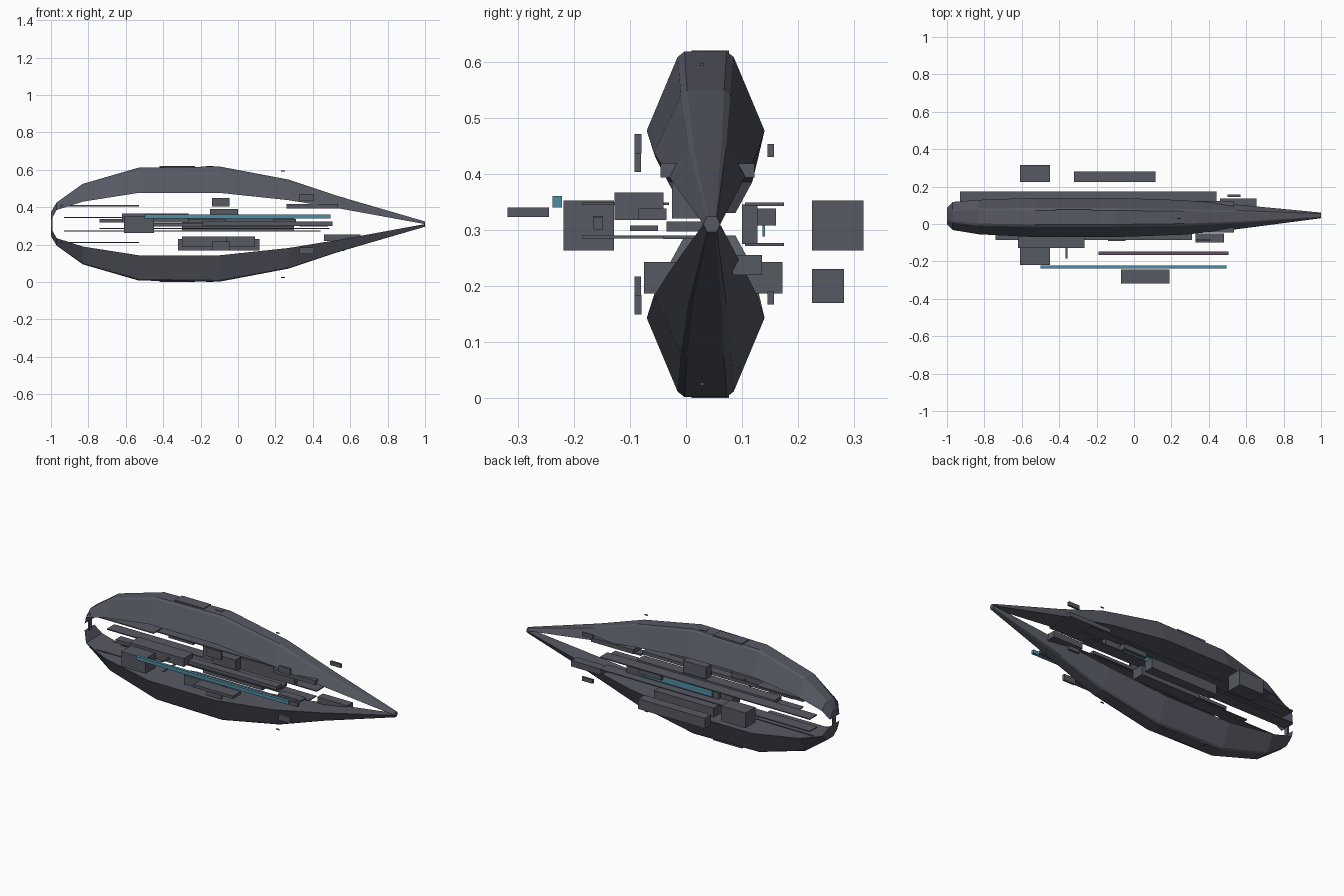
import bpy, bmesh

def mat(name, c):
    m = bpy.data.materials.new(name)
    m.diffuse_color = (*c, 1)
    return m

GREY = mat("hull grey", (0.095, 0.10, 0.125))
CYAN = mat("glow blue", (0.075, 0.27, 0.37))
PLUM = mat("dull plum", (0.12, 0.075, 0.12))
MID_Z = 0.31

def finish(name, bm, m):
    bmesh.ops.recalc_face_normals(bm, faces=bm.faces)
    me = bpy.data.meshes.new(name)
    bm.to_mesh(me)
    bm.free()
    me.materials.append(m)
    ob = bpy.data.objects.new(name, me)
    bpy.context.collection.objects.link(ob)
    return ob

def box(name, x0, x1, y0, y1, z0, z1, m=GREY):
    bm = bmesh.new()
    bmesh.ops.create_cube(bm, size=1)
    for v in bm.verts:
        v.co = ((x0 + x1) / 2 + v.co.x * (x1 - x0),
                (y0 + y1) / 2 + v.co.y * (y1 - y0),
                (z0 + z1) / 2 + v.co.z * (z1 - z0))
    return finish(name, bm, m)

def pair(name, x0, x1, y0, y1, z0, z1, m=GREY):
    """Upper block and its reflection in the mid plane."""
    box("upper_" + name, x0, x1, y0, y1, z0, z1, m)
    box("lower_" + name, x0, x1, y0, y1, 2 * MID_Z - z1, 2 * MID_Z - z0, m)

# Hull stations: x, centre y, inner height, outer height, wide half, narrow half
STATIONS = [
    (-1.00, 0.043, 0.020, 0.065, 0.045, 0.025),
    (-0.97, 0.043, 0.075, 0.115, 0.075, 0.035),
    (-0.83, 0.037, 0.120, 0.215, 0.092, 0.046),
    (-0.53, 0.035, 0.167, 0.302, 0.105, 0.050),
    (-0.10, 0.035, 0.167, 0.308, 0.105, 0.050),
    (0.27, 0.035, 0.128, 0.238, 0.092, 0.044),
    (0.55, 0.038, 0.082, 0.145, 0.066, 0.034),
    (1.00, 0.046, 0.000, 0.014, 0.015, 0.009),
]

def hull(name, sign):
    bm = bmesh.new()
    rings = []
    for x, cy, zi, zo, w, n in STATIONS:
        ch = (zo - zi) * 0.07
        prof = [(-w, zi), (-n, zo - ch), (-n * 0.75, zo),
                (n * 0.75, zo), (n, zo - ch), (w, zi)]
        rings.append([bm.verts.new((x, cy + y, MID_Z + sign * z)) for y, z in prof])
    for a, b in zip(rings, rings[1:]):
        for i in range(6):
            j = (i + 1) % 6
            bm.faces.new((a[i], a[j], b[j], b[i]))
    bm.faces.new(rings[0])
    bm.faces.new(rings[-1])
    finish(name, bm, GREY)

hull("upper_hull", 1)
hull("lower_hull", -1)

# Tail link between the two hulls
box("tail_link", -1.0, -0.992, 0.03, 0.056, 0.25, 0.37)

# Outrigger pods
box("rear_pod", -0.61, -0.45, 0.225, 0.316, 0.263, 0.352)
box("front_pod", -0.61, -0.45, -0.218, -0.128, 0.263, 0.352)
box("rear_tank", -0.32, 0.115, 0.225, 0.282, 0.17, 0.23)
box("front_panel", -0.07, 0.19, -0.318, -0.244, 0.323, 0.34)

# Light bars and rails
box("front_light_bar", -0.5, 0.495, -0.238, -0.221, 0.34, 0.36, CYAN)
box("rear_light_strip", -0.27, 0.18, 0.136, 0.141, 0.288, 0.326, CYAN)
box("front_rail", -0.19, 0.505, -0.165, -0.148, 0.301, 0.323)
box("rail_stripe", -0.17, 0.48, -0.1655, -0.1475, 0.323, 0.325, PLUM)

# Front flank blocks
box("front_block", -0.62, -0.265, -0.127, -0.04, 0.318, 0.367)
box("front_shelf", -0.74, 0.31, -0.085, -0.035, 0.318, 0.338)
box("front_ledge", 0.33, 0.48, -0.1, -0.05, 0.298, 0.308)
for i, z in enumerate((0.285, 0.344)):
    box("front_fin_%d" % i, -0.365, -0.355, -0.185, -0.03, z, z + 0.005)
pair("flank_box", -0.14, -0.045, -0.092, -0.08, 0.403, 0.45)
pair("bow_box", 0.33, 0.405, -0.092, -0.079, 0.436, 0.471)
pair("bow_pod", 0.5, 0.57, 0.145, 0.157, 0.43, 0.453)

# Long side plates
pair("rear_plate", -0.93, 0.44, 0.105, 0.175, 0.343, 0.349)
pair("tail_plate", -0.95, -0.53, -0.03, 0.1, 0.405, 0.411)
box("mid_plate", -0.74, 0.49, -0.04, 0.03, 0.284, 0.29)

# Inner machinery between the hulls
box("core_spine", -0.6, 0.3, -0.035, 0.03, 0.297, 0.315)
box("core_block", -0.15, 0.0, -0.025, 0.03, 0.32, 0.39)
box("rear_core_rail", -0.3, 0.3, 0.1, 0.127, 0.275, 0.345)
box("rear_core_box", 0.05, 0.2, 0.127, 0.16, 0.308, 0.338)
box("bow_slab", 0.26, 0.535, -0.045, 0.122, 0.393, 0.418)
box("bow_locker", 0.46, 0.655, 0.083, 0.135, 0.22, 0.255)
box("front_lower_block", -0.3, -0.06, -0.075, -0.01, 0.187, 0.243)
box("rear_lower_block", -0.3, 0.09, 0.1, 0.172, 0.187, 0.243)

# Hull hatches and sensor tips
pair("hatch", -0.42, -0.23, 0.01, 0.077, 0.605, 0.62)
pair("vent", -0.17, -0.13, 0.035, 0.06, 0.612, 0.62)
pair("sensor", 0.23, 0.25, 0.026, 0.032, 0.592, 0.597)
